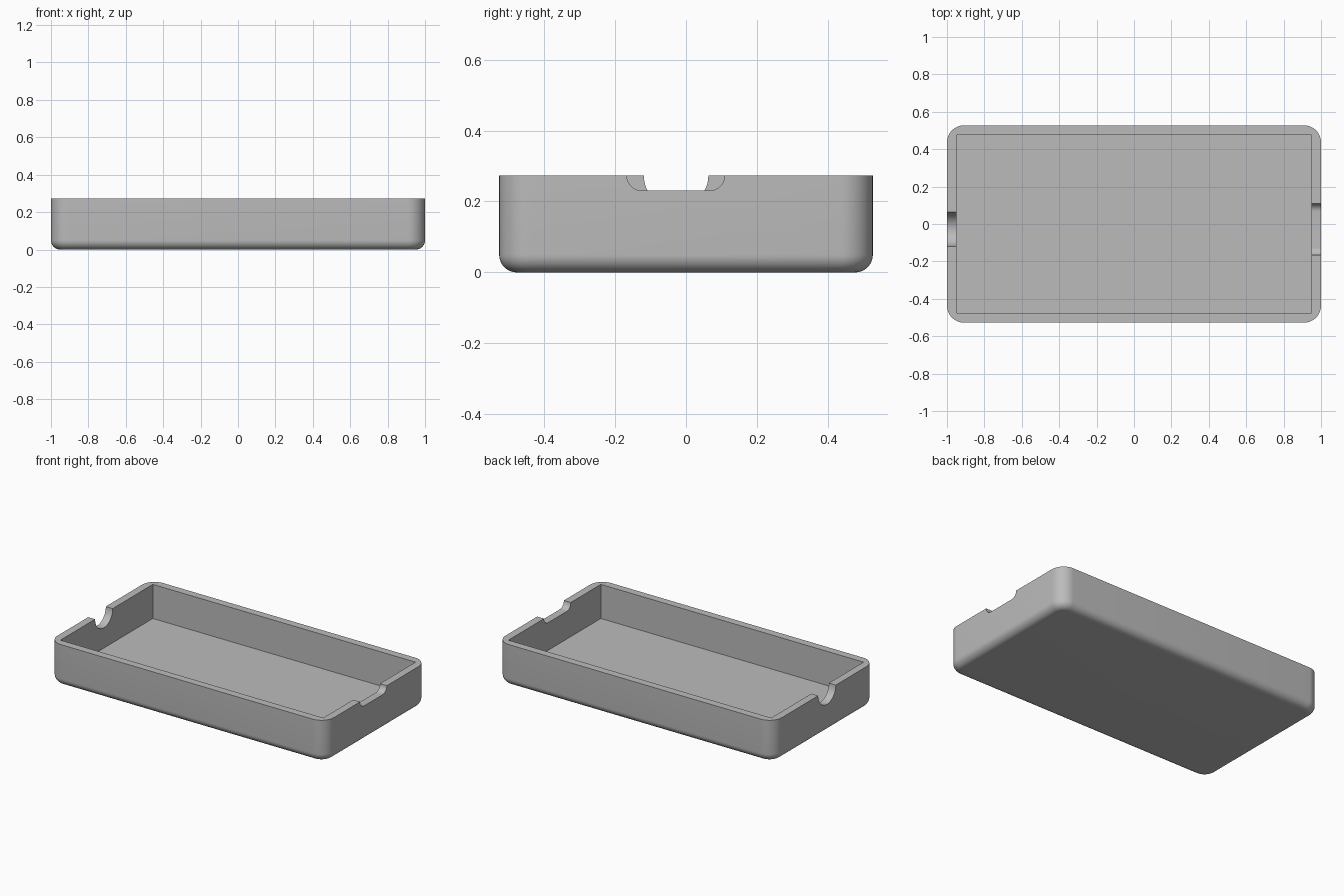
import bpy, bmesh, math

HX, HY, H = 1.0, 0.527, 0.273      # half length, half width, height
WALL, CORNER, EDGE = 0.05, 0.09, 0.05

if "Cube" in bpy.data.objects:
    bpy.data.objects.remove(bpy.data.objects["Cube"])

grey = bpy.data.materials.new("plain_grey")
grey.use_nodes = True
colour = (0.5, 0.5, 0.5, 1)
grey.diffuse_color = colour
grey.node_tree.nodes["Principled BSDF"].inputs["Base Color"].default_value = colour


def loft(name, rings):
    """Closed solid through a stack of equal-length point rings."""
    bm = bmesh.new()
    loops = [[bm.verts.new(p) for p in ring] for ring in rings]
    for a, b in zip(loops, loops[1:]):
        for i in range(len(a)):
            j = (i + 1) % len(a)
            bm.faces.new((a[i], a[j], b[j], b[i]))
    bm.faces.new(loops[0][::-1])
    bm.faces.new(loops[-1])
    bmesh.ops.recalc_face_normals(bm, faces=bm.faces)
    mesh = bpy.data.meshes.new(name)
    bm.to_mesh(mesh)
    bm.free()
    mesh.materials.append(grey)
    ob = bpy.data.objects.new(name, mesh)
    bpy.context.collection.objects.link(ob)
    return ob


def rounded_rect(hx, hy, r, z, steps=12):
    pts = []
    for q, (sx, sy) in enumerate(((1, 1), (-1, 1), (-1, -1), (1, -1))):
        for i in range(steps + 1):
            a = (q + i / steps) * math.pi / 2
            pts.append((sx * (hx - r) + r * math.cos(a),
                        sy * (hy - r) + r * math.sin(a), z))
    return pts


def notch(name, side, y0, y1, r, steps=24):
    """Round-bottomed slot cutter through one end wall."""
    profile = [(y0, H + 0.1)]
    for i in range(steps + 1):
        a = math.pi * (1 + i / steps)
        cy = y0 + r if i <= steps / 2 else y1 - r
        profile.append((cy + r * math.cos(a), H + r * math.sin(a)))
        if i == steps // 2 and y1 - y0 > 2 * r + 0.001:
            profile.append((y1 - r, H - r))
    profile.append((y1, H + 0.1))
    return loft(name, [[(side * x, y, z) for y, z in profile]
                       for x in (HX - 0.1, HX + 0.1)])


# Tray body: rounded bottom edge, then straight walls
rings = []
for i in range(11):
    a = i / 10 * math.pi / 2
    inset = EDGE * (1 - math.sin(a))
    rings.append(rounded_rect(HX - inset, HY - inset, CORNER - inset,
                              EDGE * (1 - math.cos(a))))
rings.append(rounded_rect(HX, HY, CORNER, H))
tray = loft("tray", rings)

# Square-cornered cavity and the two end notches
ix, iy = HX - WALL, HY - WALL
box = [(ix, iy), (-ix, iy), (-ix, -iy), (ix, -iy)]
cutters = [
    loft("cavity_cutter", [[(x, y, z) for x, y in box] for z in (WALL, H + 0.2)]),
    notch("wide_notch_cutter", 1, -0.167, 0.109, 0.042),
    notch("round_notch_cutter", -1, -0.119, 0.063, 0.091),
]
for cutter in cutters:
    mod = tray.modifiers.new(cutter.name, 'BOOLEAN')
    mod.operation = 'DIFFERENCE'
    mod.solver = 'EXACT'
    mod.object = cutter

# Bake the cuts, then drop the helpers
bpy.context.view_layer.update()
depsgraph = bpy.context.evaluated_depsgraph_get()
cut_mesh = bpy.data.meshes.new_from_object(tray.evaluated_get(depsgraph))
tray.modifiers.clear()
tray.data = cut_mesh
cut_mesh.name = "tray"
for cutter in cutters:
    bpy.data.objects.remove(cutter)

# Smooth rounded surfaces, crisp rims
bpy.ops.object.select_all(action='DESELECT')
tray.select_set(True)
bpy.context.view_layer.objects.active = tray
bpy.ops.object.shade_smooth_by_angle(angle=math.radians(30))
